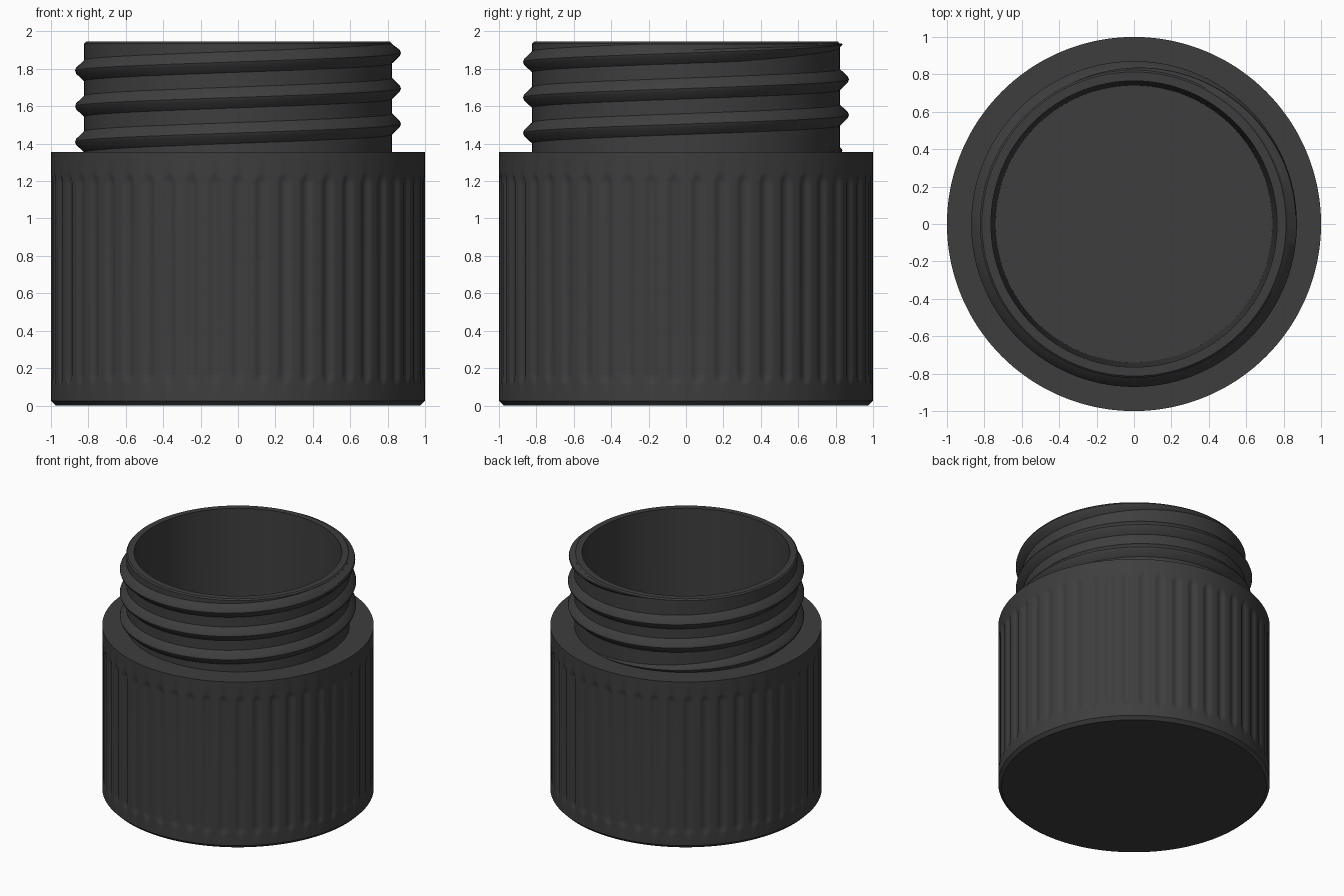
import bpy, bmesh, math

cube = bpy.data.objects.get("Cube")
if cube:
    bpy.data.objects.remove(cube, do_unlink=True)

plastic = bpy.data.materials.new("charcoal plastic")
plastic.use_nodes = True
colour = (0.048, 0.048, 0.048, 1)
plastic.diffuse_color = colour
bsdf = plastic.node_tree.nodes["Principled BSDF"]
bsdf.inputs["Base Color"].default_value = colour
bsdf.inputs["Roughness"].default_value = 0.6


def skin(name, rings, closed, angle):
    """Join neighbouring rings of points with quads and cap both ends."""
    bm = bmesh.new()
    rows = [[bm.verts.new(p) for p in ring] for ring in rings]
    n = len(rows[0])
    for a, b in zip(rows, rows[1:]):
        for i in range(n if closed else n - 1):
            j = (i + 1) % n
            bm.faces.new((a[i], a[j], b[j], b[i]))
    bm.faces.new(rows[0])
    bm.faces.new(rows[-1])
    bmesh.ops.recalc_face_normals(bm, faces=bm.faces)
    mesh = bpy.data.meshes.new(name)
    bm.to_mesh(mesh)
    bm.free()
    mesh.materials.append(plastic)
    obj = bpy.data.objects.new(name, mesh)
    bpy.context.collection.objects.link(obj)
    bpy.ops.object.select_all(action='DESELECT')
    obj.select_set(True)
    bpy.context.view_layer.objects.active = obj
    bpy.ops.object.shade_smooth_by_angle(angle=math.radians(angle))
    return obj


# Jar: turned profile whose outer wall carries scooped grooves
GROOVES, STEPS, DEPTH = 50, 10, 0.013
LOW, HIGH, RUNOUT = 0.11, 1.24, 0.06


def groove_ring(r, z, fade):
    ring = []
    for i in range(GROOVES * STEPS):
        t = 2 * math.pi * i / (GROOVES * STEPS)
        u = abs((i / STEPS) % 1 - 0.5) / 0.27      # 0 at groove centre
        cut = DEPTH * max(0, fade - u * u)
        ring.append(((r - cut) * math.cos(t), (r - cut) * math.sin(t), z))
    return ring


jar = [groove_ring(r, z, 0) for r, z in ((0.975, 0), (1, 0.025))]
ends = [(RUNOUT * k / 6, math.sin(math.pi * k / 12)) for k in range(7)]
jar += [groove_ring(1, LOW + d, f) for d, f in ends]
jar += [groove_ring(1, HIGH - d, f) for d, f in reversed(ends)]
jar += [groove_ring(r, z, 0) for r, z in (
    (1, 1.355), (0.823, 1.355), (0.823, 1.935), (0.813, 1.945),
    (0.765, 1.945), (0.74, 0.1))]
skin("threaded_jar", jar, True, 25)

# Screw thread: rising helix with tapered ends
PITCH, START, END, TAPER = 0.19, 60, 1200, 100
section = ((-0.03, -0.062), (0, -0.058), (0.045, -0.015), (0.05, 0),
           (0.045, 0.015), (0, 0.058), (-0.03, 0.062))
thread = []
for deg in range(START, END + 1, 3):
    k = max(0.02, min(1, (deg - START) / TAPER, (END - deg) / TAPER))
    t = math.radians(deg)
    centre = 1.315 + PITCH * deg / 360
    ring = []
    for out, up in section:
        r = 0.821 + (out * k if out > 0 else out)
        z = min(centre + up * k, 1.935)
        ring.append((r * math.cos(t), r * math.sin(t), z))
    thread.append(ring)
skin("screw_thread", thread, True, 30)
